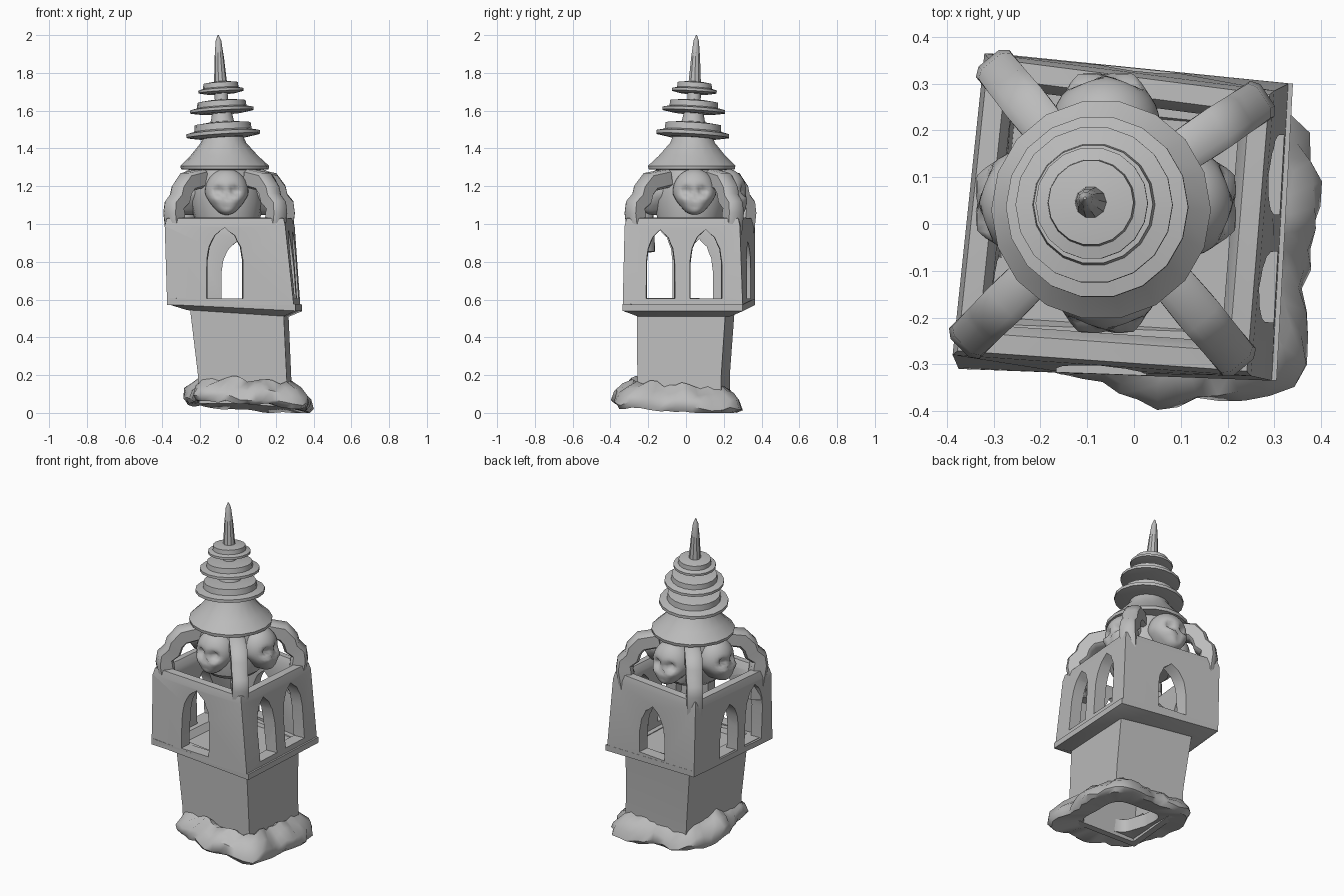
import bpy, bmesh, math, random
from mathutils import Vector

random.seed(4)
if "Cube" in bpy.data.objects:
    bpy.data.objects.remove(bpy.data.objects["Cube"], do_unlink=True)

stone = bpy.data.materials.new("grey stone")
stone.use_nodes = True
stone.diffuse_color = (0.5, 0.5, 0.5, 1)
stone.node_tree.nodes["Principled BSDF"].inputs["Base Color"].default_value = (0.5, 0.5, 0.5, 1)


def finish(name, bm, angle=35):
    bmesh.ops.recalc_face_normals(bm, faces=bm.faces)
    mesh = bpy.data.meshes.new(name)
    bm.to_mesh(mesh)
    bm.free()
    mesh.materials.append(stone)
    obj = bpy.data.objects.new(name, mesh)
    bpy.context.collection.objects.link(obj)
    smooth(obj, angle)
    return obj


def smooth(obj, angle=35):
    bpy.ops.object.select_all(action="DESELECT")
    obj.select_set(True)
    bpy.context.view_layer.objects.active = obj
    bpy.ops.object.shade_smooth_by_angle(angle=math.radians(angle))


def loft(name, rings, closed=False, angle=35):
    """Skin a list of equal point rings; closed joins last ring to first."""
    bm = bmesh.new()
    loops = [[bm.verts.new(p) for p in ring] for ring in rings]
    n = len(loops[0])
    pairs = list(zip(loops, loops[1:]))
    if closed:
        pairs.append((loops[-1], loops[0]))
    else:
        bm.faces.new(loops[0])
        bm.faces.new(loops[-1])
    for a, b in pairs:
        for i in range(n):
            j = (i + 1) % n
            bm.faces.new((a[i], a[j], b[j], b[i]))
    return finish(name, bm, angle)


def square(corners, scale, z, dx=0, dy=0, tilt=0):
    """Scaled, shifted copy of a four corner outline at height z."""
    cx = sum(c[0] for c in corners) / 4
    cy = sum(c[1] for c in corners) / 4
    return [(cx + dx + (x - cx) * scale, cy + dy + (y - cy) * scale, z - tilt * x)
            for x, y in corners]


LOW = [(-0.375, -0.31), (0.295, -0.335), (0.33, 0.30), (-0.31, 0.365)]
TOP = [(-0.388, -0.28), (0.25, -0.325), (0.30, 0.285), (-0.32, 0.365)]

# Rubble base: a lumpy ring of broken stone
def rubble(frac, z, rough):
    ring = []
    for i in range(48):
        a = math.tau * i / 48
        c, s = math.cos(a), math.sin(a)
        r = 0.315 / (abs(c) ** 5 + abs(s) ** 5) ** 0.2
        r *= 1 + (0.12 if c > 0 else -0.28) * max(0, c * s)
        r *= frac * (1 + rough * (math.sin(7 * a) + random.uniform(-1, 1)))
        x, y = 0.05 + r * c, -0.055 + r * s
        tilt = 0.04 - 0.075 * x - 0.06 * (y + 0.05)
        lump = random.uniform(-1, 1) * rough * 0.3 + rough * 0.25 * math.sin(9 * a)
        ring.append((x, y, max(0, z + tilt + lump)))
    return ring

base_profile = [(0.55, 0.02, 0), (0.98, -0.005, 0.02), (1.04, 0.02, 0.03), (1.0, 0.06, 0.035),
                (0.88, 0.095, 0.04), (0.74, 0.13, 0.035), (0.55, 0.1, 0)]
loft("rubble_base", [rubble(*p) for p in base_profile], closed=True, angle=50)

# Shaft, hollow below and closed by the belfry floor above
loft("shaft", [square(LOW, 0.58, 0.54, 0.025, -0.012), square(LOW, 0.58, 0.05, 0.06, -0.025),
               square(LOW, 0.70, 0.05, 0.062, -0.025), square(LOW, 0.70, 0.2, 0.055, -0.025),
               square(LOW, 0.74, 0.57, 0.025, -0.012)])

# Ledge under the belfry
loft("ledge", [square(LOW, 0.70, 0.59, tilt=0.05), square(LOW, 1.0, 0.59, 0.01, tilt=0.05),
               square(LOW, 1.0, 0.555, 0.01, tilt=0.05), square(LOW, 0.76, 0.525, 0.02, tilt=0.05),
               square(LOW, 0.64, 0.53, 0.02, tilt=0.05)], closed=True)

# Belfry walls with an open top, and pointed arches cut through
walls = loft("belfry_walls", [square(LOW, 0.79, 0.57), square(LOW, 1.0, 0.57), square(TOP, 1.0, 0.99),
                              square(TOP, 0.97, 1.03), square(TOP, 0.84, 1.035),
                              square(TOP, 0.78, 1.0)], closed=True)


def arch_cutter(axis, centre, half, top, side):
    outline = [(-1, 0.605), (1, 0.605), (1, top - 0.17), (0.88, top - 0.10), (0.55, top - 0.04),
               (0, top), (-0.55, top - 0.04), (-0.88, top - 0.10), (-1, top - 0.17)]
    rings = []
    for depth, flare in ((0.12, 0.92), (0.5, 1.2)):
        ring = [(centre + u * half * flare, side * depth, z) for u, z in outline]
        rings.append([(y, x, z) if axis == "x" else (x, y, z) for x, y, z in ring])
    return loft("arch_cutter", rings)


arches = [("y", -0.07, 0.09, 0.98, -1), ("y", 0.0, 0.085, 0.91, 1),
          ("x", -0.135, 0.072, 0.97, 1), ("x", 0.105, 0.08, 0.97, 1),
          ("x", -0.14, 0.066, 0.97, -1), ("x", 0.07, 0.07, 0.92, -1)]
for arch in arches:
    cutter = arch_cutter(*arch)
    cutter.hide_render = True
    cut = walls.modifiers.new("arch", "BOOLEAN")
    cut.operation, cut.solver, cut.object = "DIFFERENCE", "EXACT", cutter
    bpy.ops.object.select_all(action="DESELECT")
    bpy.context.view_layer.objects.active = walls
    walls.select_set(True)
    bpy.ops.object.modifier_apply(modifier=cut.name)
    bpy.data.objects.remove(cutter, do_unlink=True)
smooth(walls)

# Corner posts that lean over into flying buttresses
HUB = Vector((-0.06, 0.045, 0))
steps = [(0.20, 0.85, 0.04), (0.17, 0.98, 0.045), (0.145, 1.06, 0.046), (0.15, 1.10, 0.044),
         (0.24, 1.135, 0.046), (0.27, 1.18, 0.046), (0.36, 1.225, 0.048), (0.6, 1.245, 0.045)]
for label, corner in zip(("front_right", "front_left", "back_left", "back_right"), TOP):
    start = Vector((corner[0], corner[1], 0))
    path = [start.lerp(HUB, t) + Vector((0, 0, z)) for t, z, h in steps]
    across = (HUB - start).cross(Vector((0, 0, 1))).normalized()
    rings = []
    for i, p in enumerate(path):
        along = path[min(i + 1, len(path) - 1)] - path[max(i - 1, 0)]
        up = across.cross(along).normalized()
        h = steps[i][2]
        rings.append([p + across * h * a + up * h * b
                      for a, b in ((-1, -0.8), (-0.6, -1.1), (0.6, -1.1), (1, -0.8),
                                   (1, 0.7), (0.6, 1), (-0.6, 1), (-1, 0.7))])
    loft(label + "_buttress", rings, angle=50)


# Round parts turned on the leaning spire axis
def lathe(name, profile, sides=18, tilt=0.0):
    rings = []
    for r, z in profile:
        k = (z - 1.3) / 0.7
        cx, cy = -0.07 - 0.035 * k, 0.03 + 0.025 * k
        ring = []
        for i in range(sides):
            a = math.tau * i / sides
            x, y = r * math.cos(a), r * math.sin(a)
            ring.append((cx + x, cy + y, z + tilt * (x - y)))
        rings.append(ring)
    return loft(name, rings)


lathe("drum", [(0.14, 1.0), (0.175, 1.03), (0.195, 1.12), (0.19, 1.22), (0.16, 1.31)])
lathe("roof", [(0.16, 1.285), (0.232, 1.29), (0.235, 1.308), (0.18, 1.36), (0.12, 1.43), (0.1, 1.48)])
disc = [(0.65, 0), (1.0, 0.012), (1.0, 0.03), (0.78, 0.04), (0.76, 0.075), (0.35, 0.085)]
for name, radius, z, height in (("lower", 0.195, 1.455, 1), ("middle", 0.168, 1.585, 0.85),
                                ("upper", 0.12, 1.69, 0.75)):
    lathe(name + "_disc", [(radius * r, z + h * height) for r, h in disc], tilt=0.06)
lathe("neck", [(0.08, 1.5), (0.06, 1.55), (0.05, 1.6), (0.035, 1.66), (0.035, 1.74)], 12)
lathe("spire", [(0.036, 1.73), (0.032, 1.78), (0.025, 1.88), (0.015, 1.97), (0.003, 2.0)], 10)


# Carved skulls around the drum
def skull(name, turn):
    def dent(x, z, px, pz, size):
        return math.exp(-((x - px) ** 2 + (z - pz) ** 2) / size ** 2)
    bm = bmesh.new()
    bmesh.ops.create_uvsphere(bm, u_segments=32, v_segments=24, radius=1)
    c, s = math.cos(turn), math.sin(turn)
    for v in bm.verts:
        x, y, z = v.co
        jaw = max(0, -z - 0.1)
        width = 0.115 * (1 - 0.2 * min(1, jaw * 1.6))
        x, z = x * width, z * 0.122
        y *= 0.105
        if y < 0:
            for side in (-1, 1):
                y += 0.04 * dent(x, z, side * 0.042, 0.005, 0.022)
                y -= 0.015 * dent(x, z, side * 0.06, -0.035, 0.02)
            y += 0.02 * dent(x, z, 0, -0.035, 0.014)
            y += 0.012 * dent(x, z, 0, -0.075, 0.02)
            y -= 0.055 * jaw
        y -= 0.17
        v.co = (HUB.x + c * x - s * y, HUB.y + s * x + c * y, z + 1.17)
    finish(name, bm, 60)


for i, name in enumerate(("front_skull", "left_skull", "back_skull", "right_skull")):
    skull(name, i * math.pi / 2)
